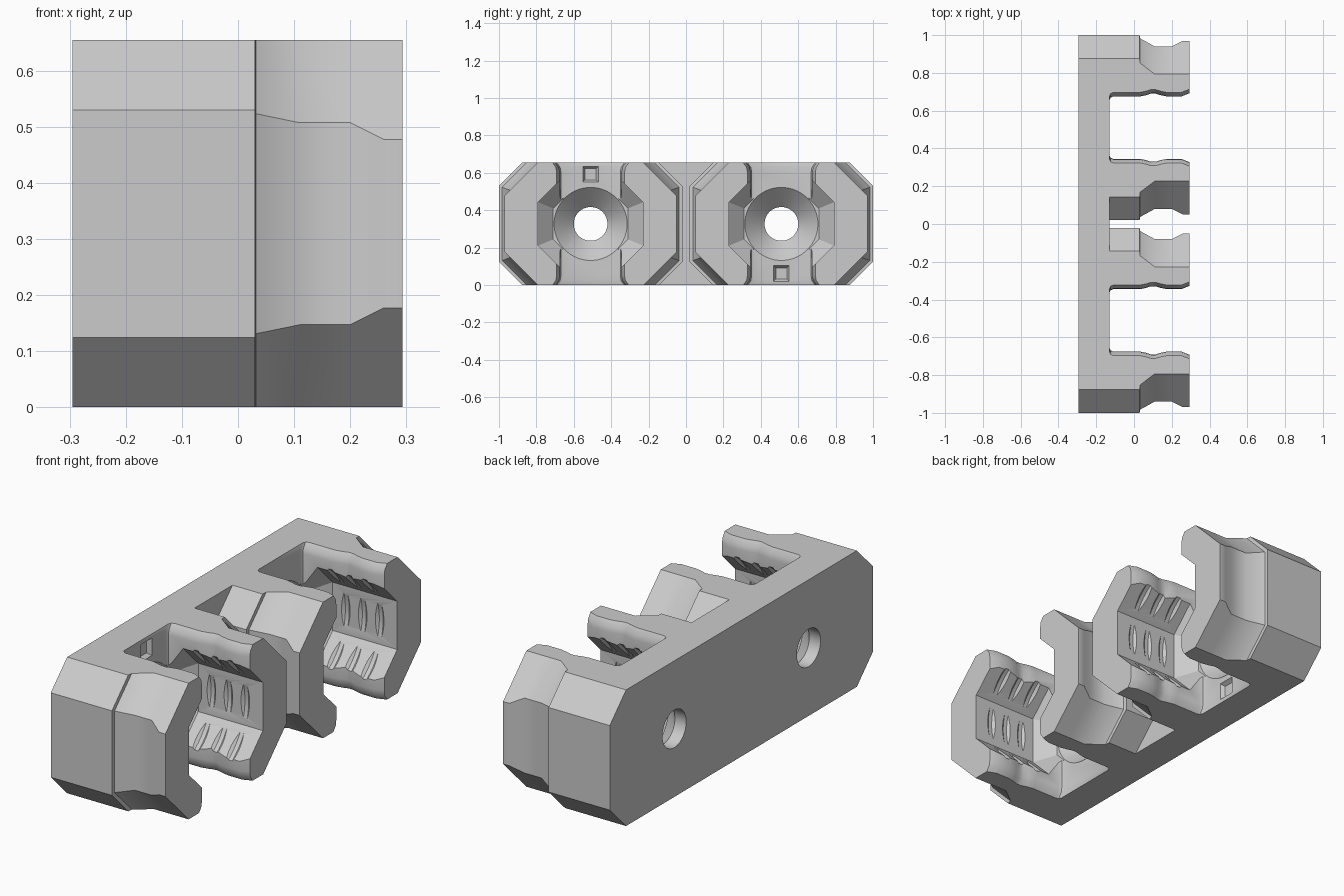
import bpy, bmesh, math

if "Cube" in bpy.data.objects:
    bpy.data.objects.remove(bpy.data.objects["Cube"])

ZC = 0.327          # half height, also centre height
CY = 0.51           # cup centre offset
BACK, FLOOR, STEP, MOUTH = -0.295, -0.13, 0.03, 0.293

grey = bpy.data.materials.new("plain_grey")
grey.diffuse_color = (0.6, 0.6, 0.6, 1)
grey.use_nodes = True
grey.node_tree.nodes["Principled BSDF"].inputs["Base Color"].default_value = grey.diffuse_color


def loft(name, rings, cutter=False):
    """Closed solid through a list of rings with equal point counts."""
    bm = bmesh.new()
    vs = [[bm.verts.new(p) for p in r] for r in rings]
    n = len(vs[0])
    for a, b in zip(vs, vs[1:]):
        for i in range(n):
            j = (i + 1) % n
            bm.faces.new((a[i], a[j], b[j], b[i]))
    bm.faces.new(vs[0][::-1])
    bm.faces.new(vs[-1])
    bmesh.ops.recalc_face_normals(bm, faces=bm.faces[:])
    me = bpy.data.meshes.new(name)
    bm.to_mesh(me)
    bm.free()
    ob = bpy.data.objects.new(name, me)
    bpy.context.collection.objects.link(ob)
    me.materials.append(grey)
    ob.hide_render = cutter
    return ob


def clipped_octagon(x, cy, a, s):
    """Octagon of half width a and diagonal sum s, cut flat at top and bottom."""
    q = [(a, a - s), (a, s - a), (s - ZC, ZC), (ZC - s, ZC),
         (-a, s - a), (-a, a - s), (ZC - s, -ZC), (s - ZC, -ZC)]
    return [(x, cy + y, ZC + z) for y, z in q]


def regular(x, cy, r, n, cz=ZC):
    """Regular polygon in the yz plane, r is the inner radius."""
    k = r / math.cos(math.pi / n)
    return [(x, cy + k * math.cos((i + .5) * 2 * math.pi / n),
             cz + k * math.sin((i + .5) * 2 * math.pi / n)) for i in range(n)]


def slot_ring(cy, z, extra):
    """Wavy slot outline at one height."""
    half = [(FLOOR, .145), (FLOOR + .006, .159), (FLOOR + .02, .165), (.03, .165),
            (.065, .172), (.09, .18), (.115, .18), (.14, .172), (.175, .165),
            (.25, .165), (MOUTH, .182), (.4, .182)]
    return ([(x, cy + w + extra, z) for x, w in half] +
            [(x, cy - w - extra, z) for x, w in half[::-1]])


def boolean(target, tool, op):
    m = target.modifiers.new(tool.name, "BOOLEAN")
    m.operation, m.object, m.solver = op, tool, "EXACT"
    bpy.context.view_layer.objects.active = target
    bpy.ops.object.modifier_apply(modifier=m.name)
    bpy.data.objects.remove(tool)


# Back plate with chamfered ends
e, d = 1.0, 1.0 + 0.203
body = loft("double_clip_body", [clipped_octagon(x, 0, e, d) for x in (BACK, FLOOR)])

for side in (-1, 1):
    cy = side * CY
    # Outer cup with step, waist and flared lip
    profile = [(FLOOR - .05, .49, .693), (STEP, .49, .693), (STEP + .002, .473, .669),
               (.11, .43, .61), (.2, .43, .61), (.26, .46, .61), (MOUTH, .46, .61)]
    boolean(body, loft("cup", [clipped_octagon(x, cy, a, s) for x, a, s in profile]), "UNION")

for side in (-1, 1):
    cy = side * CY
    # Octagonal pocket
    pocket = [(FLOOR, .2), (-.05, .28), (.4, .28)]
    boolean(body, loft("pocket_cutter", [regular(x, cy, r, 8) for x, r in pocket], True), "DIFFERENCE")
    # Shallow ring grooves that leave lens shaped dimples on the facets
    for gx in (.02, .11, .2):
        ring = [(gx - .04, .265), (gx - .01, .291), (gx + .01, .291), (gx + .04, .265)]
        boolean(body, loft("groove_cutter", [regular(x, cy, r, 64) for x, r in ring], True), "DIFFERENCE")
    # Vertical slot with bevelled top and bottom edges
    levels = [(-.005, .025), (.025, .004), (.05, 0), (2 * ZC - .05, 0),
              (2 * ZC - .025, .004), (2 * ZC + .005, .025)]
    boolean(body, loft("slot_cutter", [slot_ring(cy, z, w) for z, w in levels], True), "DIFFERENCE")
    # Countersunk screw hole
    hole = [(BACK - .05, .09), (-.235, .09), (FLOOR, .195), (FLOOR + .005, .2)]
    boolean(body, loft("screw_cutter", [regular(x, cy, r, 48) for x, r in hole], True), "DIFFERENCE")
    # Small square recess on the floor
    mark = [(FLOOR - .02, .03), (FLOOR, .042), (FLOOR + .01, .042)]
    boolean(body, loft("recess_cutter",
                       [regular(x, cy, r, 4, ZC - side * .265) for x, r in mark], True), "DIFFERENCE")

# Soft shading on shallow bends
bpy.ops.object.select_all(action="DESELECT")
body.select_set(True)
bpy.context.view_layer.objects.active = body
bpy.ops.object.shade_smooth_by_angle(angle=math.radians(30))
